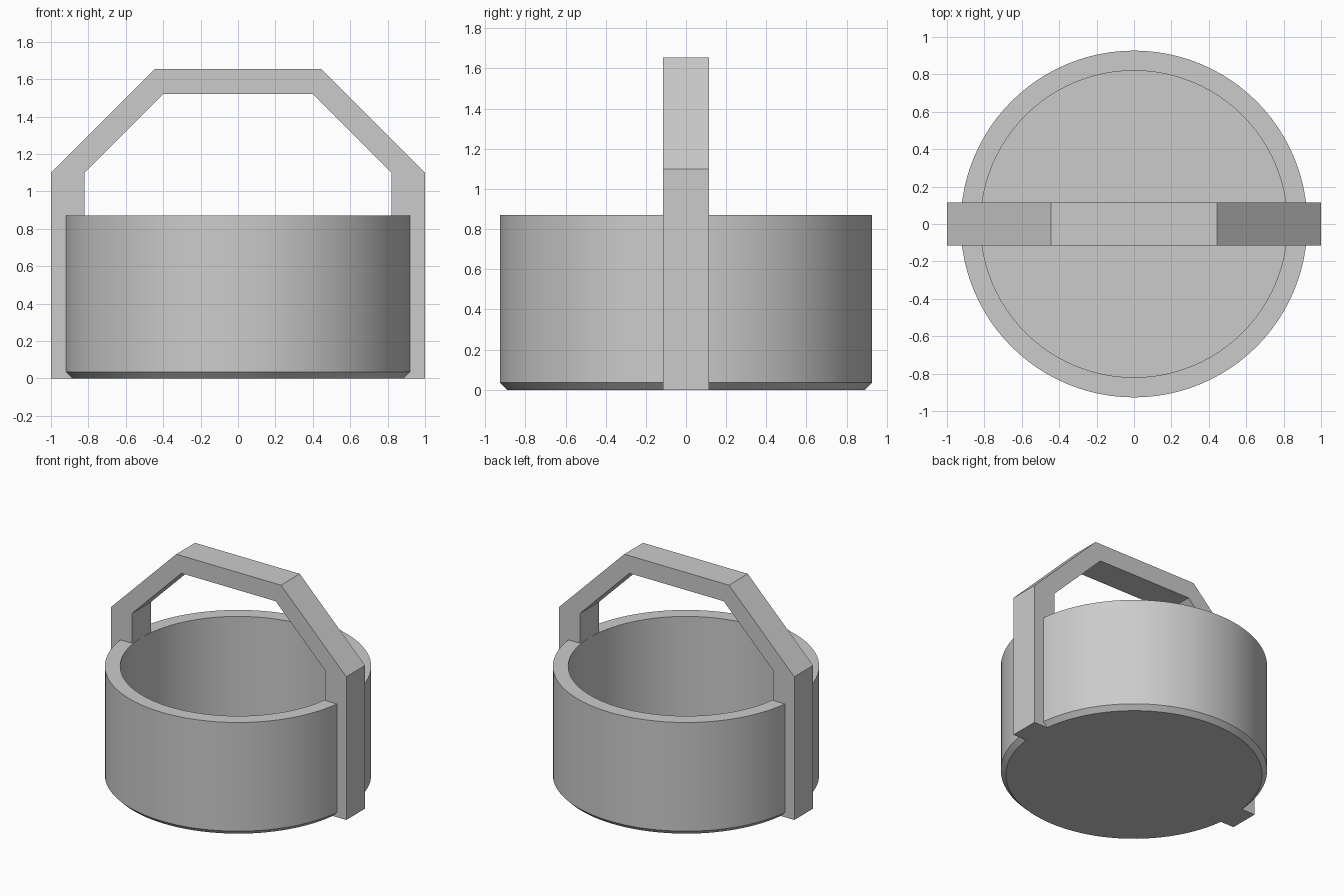
import bpy, bmesh, math
from mathutils import Vector

cube = bpy.data.objects.get("Cube")
if cube:
    bpy.data.objects.remove(cube, do_unlink=True)

grey = bpy.data.materials.new("light grey")
grey.use_nodes = True
colour = (0.6, 0.6, 0.6, 1)
grey.diffuse_color = colour
grey.node_tree.nodes["Principled BSDF"].inputs["Base Color"].default_value = colour


def add_object(name, bm):
    bmesh.ops.recalc_face_normals(bm, faces=bm.faces)
    mesh = bpy.data.meshes.new(name)
    bm.to_mesh(mesh)
    bm.free()
    mesh.materials.append(grey)
    obj = bpy.data.objects.new(name, mesh)
    bpy.context.collection.objects.link(obj)
    return obj


# Round open bowl: half profile spun about z, with a chamfered foot
OUTER, INNER, HEIGHT, FLOOR, CHAMFER = 0.927, 0.82, 0.87, 0.10, 0.035
profile = [(0, 0), (OUTER - CHAMFER, 0), (OUTER, CHAMFER), (OUTER, HEIGHT),
           (INNER, HEIGHT), (INNER, FLOOR), (0, FLOOR)]
bm = bmesh.new()
verts = [bm.verts.new((r, 0, z)) for r, z in profile]
edges = [bm.edges.new(pair) for pair in zip(verts, verts[1:])]
bmesh.ops.spin(bm, geom=verts + edges, cent=(0, 0, 0), axis=(0, 0, 1),
               angle=math.tau, steps=96)
bmesh.ops.remove_doubles(bm, verts=bm.verts, dist=0.0005)
bowl = add_object("bowl", bm)

bpy.ops.object.select_all(action="DESELECT")
bowl.select_set(True)
bpy.context.view_layer.objects.active = bowl
bpy.ops.object.shade_smooth_by_angle(angle=math.radians(30))

# Angular carrying handle: mirrored outline extruded to its width
HALF_WIDTH = 0.114
outer = [(1, 0), (1, 1.1), (0.445, 1.655)]
inner = [(0.4, 1.52), (0.82, 1.1), (0.82, 0)]


def mirrored(points):
    return [(-x, z) for x, z in reversed(points)]


outline = outer + mirrored(outer) + mirrored(inner) + inner
bm = bmesh.new()
face = bm.faces.new([bm.verts.new((x, -HALF_WIDTH, z)) for x, z in outline])
extruded = bmesh.ops.extrude_face_region(bm, geom=[face])["geom"]
bmesh.ops.translate(bm, vec=Vector((0, 2 * HALF_WIDTH, 0)),
                    verts=[g for g in extruded if isinstance(g, bmesh.types.BMVert)])
add_object("handle", bm)
